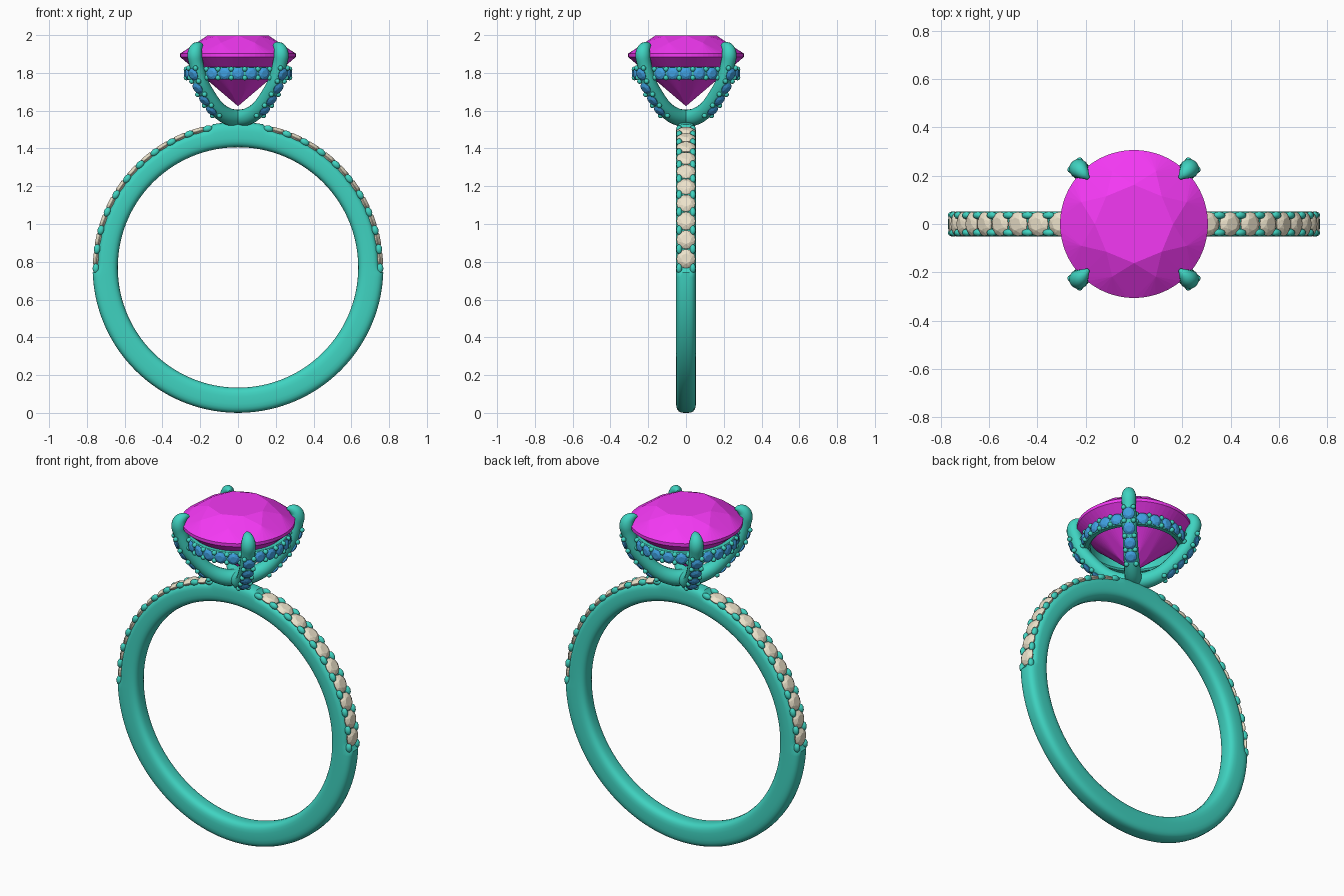
import bpy, bmesh
from math import sin, cos, pi, radians, copysign
from mathutils import Matrix, Vector

if "Cube" in bpy.data.objects:
    bpy.data.objects.remove(bpy.data.objects["Cube"])

CZ = 0.77  # height of the band centre


def mat(name, rgb):
    m = bpy.data.materials.new(name)
    m.diffuse_color = (*rgb, 1)
    m.use_nodes = True
    m.node_tree.nodes["Principled BSDF"].inputs["Base Color"].default_value = m.diffuse_color
    return m


METAL = mat("green_metal", (0.05, 0.65, 0.53))
MAGENTA = mat("magenta_gem", (0.9, 0.04, 0.9))
BLUE = mat("blue_gem", (0.05, 0.35, 0.75))
CREAM = mat("cream_gem", (0.85, 0.77, 0.6))


def finish(bm, name, material, smooth=True):
    bmesh.ops.recalc_face_normals(bm, faces=bm.faces)
    me = bpy.data.meshes.new(name)
    bm.to_mesh(me)
    bm.free()
    ob = bpy.data.objects.new(name, me)
    bpy.context.collection.objects.link(ob)
    me.materials.append(material)
    if smooth:
        bpy.ops.object.select_all(action='DESELECT')
        ob.select_set(True)
        bpy.context.view_layer.objects.active = ob
        bpy.ops.object.shade_smooth_by_angle(angle=radians(40))
    return ob


def frame(pos, normal, tangent):
    """Matrix at pos: local z = normal, local x = tangent."""
    n, t = Vector(normal).normalized(), Vector(tangent).normalized()
    m = Matrix((t, n.cross(t), n)).transposed().to_4x4()
    m.translation = Vector(pos)
    return m


def add_gem(bm, m, r, segs=16, crown=0.31, pav=0.85, girdle=0.03):
    """Brilliant cut as the hull of its facet corners."""
    pts = [(0, 0, -pav - girdle)]
    for k in range(8):
        a, b = k * pi / 4, (k + 0.5) * pi / 4
        pts.append((0.53 * cos(a), 0.53 * sin(a), crown + girdle))
        pts.append((0.77 * cos(b), 0.77 * sin(b), 0.6 * crown + girdle))
        pts.append((0.26 * cos(b), 0.26 * sin(b), -0.76 * pav - girdle))
    for k in range(segs):
        a = 2 * pi * k / segs
        for z in (girdle, -girdle):
            pts.append((cos(a), sin(a), z))
    vs = [bm.verts.new(m @ (Vector(p) * r)) for p in pts]
    bmesh.ops.convex_hull(bm, input=vs)


def add_bead(bm, m, offset, size):
    s = Matrix.Translation(offset) @ Matrix.Diagonal((*size, 1))
    bmesh.ops.create_icosphere(bm, subdivisions=2, radius=1, matrix=m @ s)


def skin(bm, rings, closed):
    """Join rings of points into a tube."""
    vr = [[bm.verts.new(p) for p in ring] for ring in rings]
    n = len(vr[0])
    pairs = list(zip(vr, vr[1:])) + ([(vr[-1], vr[0])] if closed else [])
    for a, b in pairs:
        for j in range(n):
            bm.faces.new((a[j], a[(j + 1) % n], b[(j + 1) % n], b[j]))
    if not closed:
        bm.faces.new(vr[0])
        bm.faces.new(vr[-1])


# Band: rounded profile, outer side lowered where stones are set
bm = bmesh.new()
rings = []
for i in range(180):
    deg = i * 2
    side = deg if deg <= 90 else 180 - deg
    paved = -1 <= side <= 78
    ring = []
    for j in range(24):
        a = 2 * pi * (j + 0.5) / 24
        u = copysign(abs(cos(a)) ** 0.62, cos(a))
        v = copysign(abs(sin(a)) ** 0.62, sin(a))
        r = 0.703 + u * (0.043 if paved and u > 0 else 0.067)
        ring.append((r * cos(radians(deg)), 0.053 * v, CZ + r * sin(radians(deg))))
    rings.append(ring)
skin(bm, rings, True)
finish(bm, "band", METAL)

# Band stones and the beads that hold them, both shoulders
gems, beads = bmesh.new(), bmesh.new()
for s in (1, -1):
    for k in range(21):
        a = radians(3.5 + 7.8 * (k - 1) / 2)
        n = Vector((s * cos(a), 0, sin(a)))
        t = Vector((-s * sin(a), 0, cos(a)))
        m = frame(Vector((0, 0, CZ)) + n * 0.751, n, t)
        if k % 2:
            add_gem(gems, m, 0.05)
        else:
            for y in (-0.036, 0.036):
                add_bead(beads, m, (0, y, 0.001), (0.027, 0.016, 0.018))
finish(gems, "band_stones", CREAM, False)
finish(beads, "band_beads", METAL)

# Centre gem
bm = bmesh.new()
add_gem(bm, frame((0, 0, 1.893), (0, 0, 1), (1, 0, 0)), 0.306, 64)
finish(bm, "centre_gem", MAGENTA, False)

# Prong path: distance from axis, height, radius
PATH = [(-0.02, 1.56, .045), (0.07, 1.568, .045), (.155, 1.61, .042), (.233, 1.69, .04),
        (.283, 1.76, .04), (.314, 1.85, .038), (.323, 1.895, .04), (.314, 1.926, .035),
        (.29, 1.943, .023), (.266, 1.946, .006)]


def smooth_path(p, steps=5):
    p = [Vector(q) for q in p]
    out = []
    for i in range(len(p) - 1):
        a, b, c, d = p[max(i - 1, 0)], p[i], p[i + 1], p[min(i + 2, len(p) - 1)]
        for k in range(steps):
            t = k / steps
            out.append(0.5 * (2 * b + (c - a) * t + (2 * a - 5 * b + 4 * c - d) * t * t
                              + (3 * b - a - 3 * c + d) * t ** 3))
    return out + [p[-1]]


CENTRE = smooth_path(PATH)


def on_path(z):
    """Point and tangent of the prong path at a height."""
    for a, b in zip(CENTRE, CENTRE[1:]):
        if a.z is not None and a.y <= z <= b.y:
            return a.lerp(b, (z - a.y) / (b.y - a.y)), (b - a).to_2d().normalized()


# Prongs with their stones and beads
bm, gems, beads = bmesh.new(), bmesh.new(), bmesh.new()
up = Vector((0, 0, 1))
for q in range(4):
    ang = pi / 4 + q * pi / 2
    rad = Vector((cos(ang), sin(ang), 0))
    side = Vector((-sin(ang), cos(ang), 0))
    rings = []
    for i, p in enumerate(CENTRE):
        a, b = CENTRE[max(i - 1, 0)], CENTRE[min(i + 1, len(CENTRE) - 1)]
        t = (b - a).to_2d().normalized()
        n = rad * t.y - up * t.x
        c = rad * p.x + up * p.y
        rings.append([c + p.z * (n * cos(w) + side * sin(w))
                      for w in (2 * pi * j / 16 for j in range(16))])
    skin(bm, rings, False)
    for k, z in enumerate((1.835, 1.803, 1.77, 1.738, 1.708, 1.678, 1.652, 1.626, 1.603)):
        p, t = on_path(z)
        n = rad * t.y - up * t.x
        m = frame(rad * p.x + up * p.y + n * 0.038, n, rad * t.x + up * t.y)
        if k % 2:
            add_gem(gems, m, 0.033)
        else:
            for y in (-0.026, 0.026):
                add_bead(beads, m, (0, y, -0.002), (0.014, 0.014, 0.014))
finish(bm, "prongs", METAL)
finish(gems, "prong_stones", BLUE, False)
finish(beads, "prong_beads", METAL)

# Hidden halo ring under the gem, with stones facing outward
bm, gems, beads = bmesh.new(), bmesh.new(), bmesh.new()
profile = [(.235, 1.772), (.243, 1.764), (.266, 1.764), (.273, 1.772),
           (.273, 1.822), (.266, 1.83), (.243, 1.83), (.235, 1.822)]
skin(bm, [[(r * cos(a), r * sin(a), z) for r, z in profile]
          for a in (2 * pi * i / 72 for i in range(72))], True)
for k in range(48):
    a = 2 * pi * k / 48
    n = Vector((cos(a), sin(a), 0))
    m = frame(n * 0.275 + up * 1.797, n, (-sin(a), cos(a), 0))
    if k % 2:
        for z in (-0.023, 0.023):
            add_bead(beads, m, (0, z, 0.0), (0.014, 0.014, 0.015))
    elif k % 12 != 6:
        add_gem(gems, m, 0.033)
finish(bm, "halo_ring", METAL)
finish(gems, "halo_stones", BLUE, False)
finish(beads, "halo_beads", METAL)
